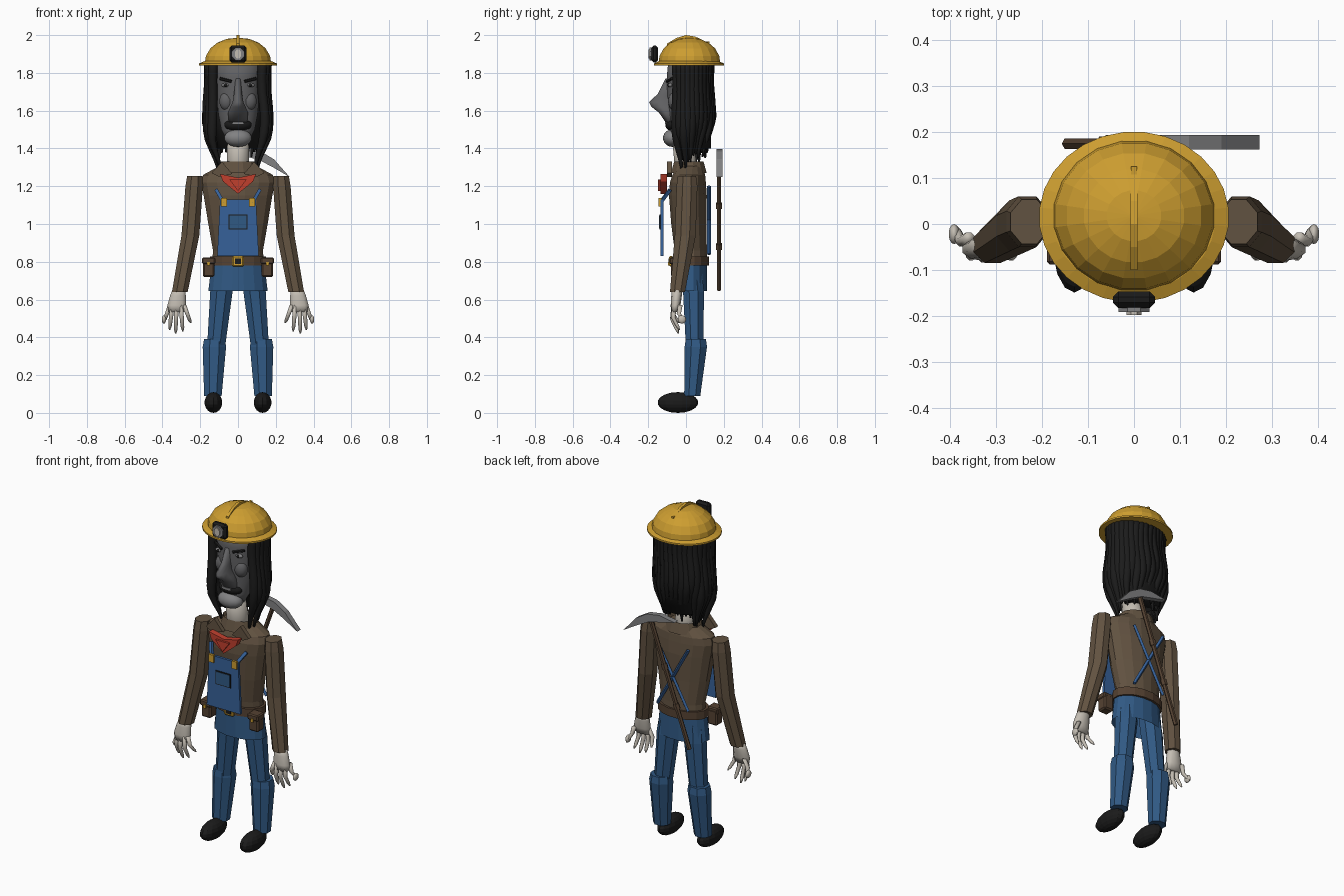
import bpy, bmesh, math, random
from mathutils import Vector, Matrix

if "Cube" in bpy.data.objects:
    bpy.data.objects.remove(bpy.data.objects["Cube"], do_unlink=True)
random.seed(4)


def material(name, *rgb):
    mat = bpy.data.materials.new(name)
    mat.use_nodes = True
    mat.diffuse_color = (*rgb, 1)
    bsdf = next(n for n in mat.node_tree.nodes if n.type == 'BSDF_PRINCIPLED')
    bsdf.inputs["Base Color"].default_value = (*rgb, 1)
    bsdf.inputs["Roughness"].default_value = .8
    return mat


yellow = material("helmet_yellow", .61, .34, .03)
denim = material("denim_blue", .03, .1, .23)
bib_blue = material("bib_blue", .037, .12, .32)
brown = material("shirt_brown", .12, .084, .052)
leather = material("leather_brown", .09, .054, .032)
red = material("scarf_red", .53, .05, .027)
skin = material("pale_skin", .55, .51, .45)
ash = material("ash_face", .12, .12, .125)
steel = material("steel_grey", .22, .22, .225)
black = material("soot_black", .011, .011, .011)


def finish(name, bm, mat, smooth=False):
    bmesh.ops.recalc_face_normals(bm, faces=bm.faces)
    mesh = bpy.data.meshes.new(name)
    bm.to_mesh(mesh)
    bm.free()
    mesh.materials.append(mat)
    for poly in mesh.polygons:
        poly.use_smooth = smooth
    obj = bpy.data.objects.new(name, mesh)
    bpy.context.collection.objects.link(obj)
    return obj


def loft(name, rings, mat, sides=8, smooth=False, caps=True):
    """Skin horizontal elliptical rings given as (x, y, z, rx, ry)."""
    bm = bmesh.new()
    loops = []
    for x, y, z, rx, ry in rings:
        angles = [math.tau * (i + .5) / sides for i in range(sides)]
        loops.append([bm.verts.new((x + rx * math.cos(a), y + ry * math.sin(a), z)) for a in angles])
    for low, high in zip(loops, loops[1:]):
        for i in range(sides):
            j = (i + 1) % sides
            bm.faces.new((low[i], low[j], high[j], high[i]))
    if caps:
        bm.faces.new(loops[0])
        bm.faces.new(loops[-1])
    return finish(name, bm, mat, smooth)


def prism(name, points, start, end, mat, axis="y"):
    """Extrude an outline: (x, z) along y, or (y, z) along x."""
    bm = bmesh.new()
    place = (lambda p, d: (p[0], d, p[1])) if axis == "y" else (lambda p, d: (d, p[0], p[1]))
    front, back = [[bm.verts.new(place(p, d)) for p in points] for d in (start, end)]
    bm.faces.new(front)
    bm.faces.new(back)
    for i in range(len(points)):
        j = (i + 1) % len(points)
        bm.faces.new((front[i], front[j], back[j], back[i]))
    return finish(name, bm, mat)


def box(name, centre, size, mat, bevel=0):
    bm = bmesh.new()
    bmesh.ops.create_cube(bm, size=1, matrix=Matrix.Translation(centre) @ Matrix.Diagonal((*size, 1)))
    if bevel:
        bmesh.ops.bevel(bm, geom=bm.edges[:], offset=bevel, segments=1, affect='EDGES')
    return finish(name, bm, mat)


def ball(name, centre, radii, mat, smooth=True):
    bm = bmesh.new()
    bmesh.ops.create_uvsphere(bm, u_segments=14, v_segments=9, radius=1,
                              matrix=Matrix.Translation(centre) @ Matrix.Diagonal((*radii, 1)))
    return finish(name, bm, mat, smooth)


def rod(name, start, end, radius, mat, sides=6):
    a, b = Vector(start), Vector(end)
    turn = (b - a).to_track_quat('Z', 'Y').to_matrix().to_4x4()
    bm = bmesh.new()
    bmesh.ops.create_cone(bm, cap_ends=True, segments=sides, radius1=radius, radius2=radius,
                          depth=(b - a).length, matrix=Matrix.Translation((a + b) / 2) @ turn)
    return finish(name, bm, mat)


def oval(x, z, rx, rz, sides):
    return [(x + rx * math.cos(math.tau * (i + .5) / sides),
             z + rz * math.sin(math.tau * (i + .5) / sides)) for i in range(sides)]


# Helmet with crest and lamp
dome = [(1.85, .178), (1.89, .172), (1.93, .148), (1.96, .11), (1.98, .06), (1.985, .01)]
loft("helmet_dome", [(0, .018, z, r, r * .93) for z, r in dome], yellow, 20)
loft("helmet_brim", [(0, .015, z, r, r * .9) for z, r in [(1.84, .207), (1.85, .207), (1.862, .178)]], yellow, 28)
prism("helmet_crest", [(-.1, 1.93), (-.1, 1.955), (-.05, 1.985), (0, 2), (.05, 1.992),
                       (.085, 1.975), (.085, 1.94)], -.008, .008, yellow, "x")
box("crest_stud", (0, .115, 1.955), (.014, .02, .02), yellow)
box("lamp_housing", (0, -.165, 1.9), (.092, .036, .088), black, .012)
prism("lamp_rim", oval(0, 1.9, .036, .036, 8), -.192, -.16, steel)
prism("lamp_lens", oval(0, 1.9, .018, .026, 8), -.198, -.19, skin)

# Head and neck
skull = [(1.44, -.035, .06, .06), (1.5, -.02, .09, .07), (1.58, -.01, .105, .085),
         (1.68, 0, .115, .1), (1.78, .005, .12, .108), (1.86, .015, .12, .11)]
loft("head", [(0, y, z, rx, ry) for z, y, rx, ry in skull], ash, 20, True)
loft("neck", [(0, y, z, r, r) for z, y, r in [(1.24, .01, .065), (1.34, -.005, .06), (1.48, -.02, .058)]],
     skin, 12, True)
bridge = [(1.54, -.085, .05, .025), (1.59, -.1, .055, .045), (1.62, -.115, .042, .07),
          (1.645, -.125, .03, .073), (1.69, -.105, .022, .045), (1.77, -.09, .014, .02)]
loft("nose_and_lip", [(0, y, z, rx, ry) for z, y, rx, ry in bridge], ash, 12, True)
ball("mouth", (0, -.065, 1.525), (.075, .045, .035), black)
ball("chin", (0, -.07, 1.455), (.075, .052, .047), steel)
box("teeth", (0, -.108, 1.535), (.06, .008, .012), steel)
for side, s in (("left", 1), ("right", -1)):
    ball(side + "_cheek", (s * .06, -.06, 1.65), (.04, .035, .05), ash)
    ball(side + "_eye", (s * .065, -.083, 1.735), (.024, .012, .011), steel)
    ball(side + "_pupil", (s * .065, -.092, 1.735), (.009, .006, .009), black)
    rod(side + "_brow", (s * .035, -.1, 1.755), (s * .095, -.075, 1.77), .008, black)

# Long hair: inner mass and wavy strands around back and sides
loft("hair_mass", [(0, .06, z, rx, .075) for z, rx in [(1.4, .11), (1.6, .135), (1.86, .14)]], black, 16, True)
count = 25
for i in range(count):
    t = 2 * i / (count - 1) - 1
    angle = t * math.radians(122)
    tip = 1.36 - .07 * abs(t) + random.uniform(-.02, .05)
    phase = random.uniform(-.6, .6)
    rings = []
    for k in range(12):
        f = k / 11
        spread = .156 + .016 * math.sin(f * 8 + 3.6 + phase) * f - .04 * max(0, f - .75) * 4 * abs(t)
        thick = .026 * (1 if f < .65 else 1 - (f - .65) * 2.3)
        rings.append((spread * math.sin(angle + .05 * math.sin(f * 9 + phase)),
                      .012 + (spread - .042) * math.cos(angle), 1.86 + (tip - 1.86) * f, thick, thick))
    loft("hair_strand_" + str(i), rings, black, 7, True)

# Shirt, collar and scarf
body = [(.78, .03, .14, .085), (.86, .025, .135, .087), (1, .015, .16, .095), (1.15, .01, .185, .102),
        (1.22, .01, .2, .097), (1.26, .015, .188, .088), (1.31, .02, .095, .07)]
loft("shirt", [(0, y, z, rx, ry) for z, y, rx, ry in body], brown, 16)
loft("collar", [(0, .015, z, r, r * .85) for z, r in [(1.27, .115), (1.33, .095), (1.29, .08)]], brown, 12, caps=False)
for side, s in (("left", 1), ("right", -1)):
    prism(side + "_lapel", [(s * .03, 1.265), (s * .085, 1.33), (s * .14, 1.27), (s * .1, 1.25)],
          -.1, -.075, brown)
prism("scarf", [(-.095, 1.265), (0, 1.245), (.095, 1.265), (.08, 1.225), (0, 1.16), (-.08, 1.225)], -.135, -.1, red)
prism("scarf_fold", [(-.045, 1.235), (.045, 1.235), (0, 1.175)], -.147, -.13, red)

# Belt, hips and bib
loft("hips", [(0, .022, z, rx, ry) for z, rx, ry in [(.645, .16, .092), (.79, .143, .09)]], denim, 16, caps=False)
loft("belt", [(0, .025, z, .152, .1) for z in (.78, .828)], leather, 16)
box("buckle", (0, -.08, .803), (.062, .02, .056), yellow, .006)
box("buckle_centre", (0, -.089, .803), (.034, .008, .03), black)
prism("bib", [(-.11, .83), (.11, .83), (.095, 1.13), (-.095, 1.13)], -.135, -.12, bib_blue)
box("bib_pocket_edge", (0, -.137, 1.01), (.1, .006, .08), black)
box("bib_pocket", (0, -.139, 1.01), (.09, .006, .07), denim)

# Mirrored straps, pouches, limbs
digits = [(.36, -.03, .392, .48), (.348, -.06, .362, .44), (.326, -.065, .33, .42),
          (.303, -.065, .292, .432), (.285, -.06, .25, .475)]
for side, s in (("left", 1), ("right", -1)):
    box(side + "_clip", (s * .075, -.138, 1.115), (.032, .014, .045), yellow)
    rod(side + "_front_strap", (s * .075, -.138, 1.11), (s * .115, -.085, 1.18), .012, bib_blue, 4)
    rod(side + "_back_strap", (s * .1, .122, .84), (-s * .1, .122, 1.2), .01, bib_blue, 4)

    box(side + "_pouch", (s * .155, -.05, .765), (.062, .06, .09), leather, .008)
    box(side + "_pouch_flap", (s * .155, -.055, .805), (.07, .066, .035), leather, .006)
    box(side + "_pouch_button", (s * .155, -.09, .79), (.016, .008, .02), yellow)

    arm = [(1.255, .228, .005, .044, .052), (1.2, .232, .005, .05, .06), (.94, .252, -.004, .051, .06),
           (.64, .308, -.045, .045, .043)]
    loft(side + "_sleeve", [(s * x, y, z, rx, ry) for z, x, y, rx, ry in arm], brown)
    palm = [(.66, .312, -.045, .034, .028), (.62, .318, -.05, .044, .028), (.57, .324, -.055, .052, .026),
            (.535, .324, -.06, .046, .02)]
    loft(side + "_palm", [(s * x, y, z, rx, ry) for z, x, y, rx, ry in palm], skin, 10, True)
    for n, (x, y, tip_x, tip_z) in enumerate(digits):
        steps = [(0, 0, .013), (.5, -.008, .012), (.85, .015, .01), (1, .025, .004)]
        loft(f"{side}_finger_{n}", [(s * (x + (tip_x - x) * f), y + dy, .57 + (tip_z - .57) * f, r, r)
                                    for f, dy, r in steps], skin, 8, True)
    ball(side + "_thumb_tip", (s * .392, -.022, .495), (.012, .022, .022), skin)

    thigh = [(.74, .08, .03, .06, .06), (.64, .088, .04, .064, .06), (.36, .115, .045, .052, .05)]
    shin = [(.39, .124, .052, .06, .058), (.35, .125, .052, .067, .064), (.09, .133, .033, .05, .046)]
    for part, rings in (("thigh", thigh), ("trouser_leg", shin)):
        loft(f"{side}_{part}", [(s * x, y, z, rx, ry) for z, x, y, rx, ry in rings], denim)
    ball(side + "_shoe", (s * .13, -.043, .055), (.048, .108, .055), black, False)

# Pickaxe slung across the back
foot, top = Vector((-.145, .175, .65)), Vector((.115, .175, 1.37))
rod("pick_handle", foot, top, .013, leather)
for n, f in enumerate((.3, .6)):
    spot = foot.lerp(top, f)
    rod(f"pick_band_{n}", spot, foot.lerp(top, f + .04), .018, leather)
blade = [(-.17, -.05), (-.08, .0), (0, .015), (.08, 0), (.19, -.06), (.08, -.04), (0, -.03), (-.08, -.04)]
along, across = (top - foot).normalized(), Vector((.94, 0, -.34))
outline = [top + across * u + along * v for u, v in blade]
prism("pick_head", [(p.x, p.z) for p in outline], .162, .194, steel)
